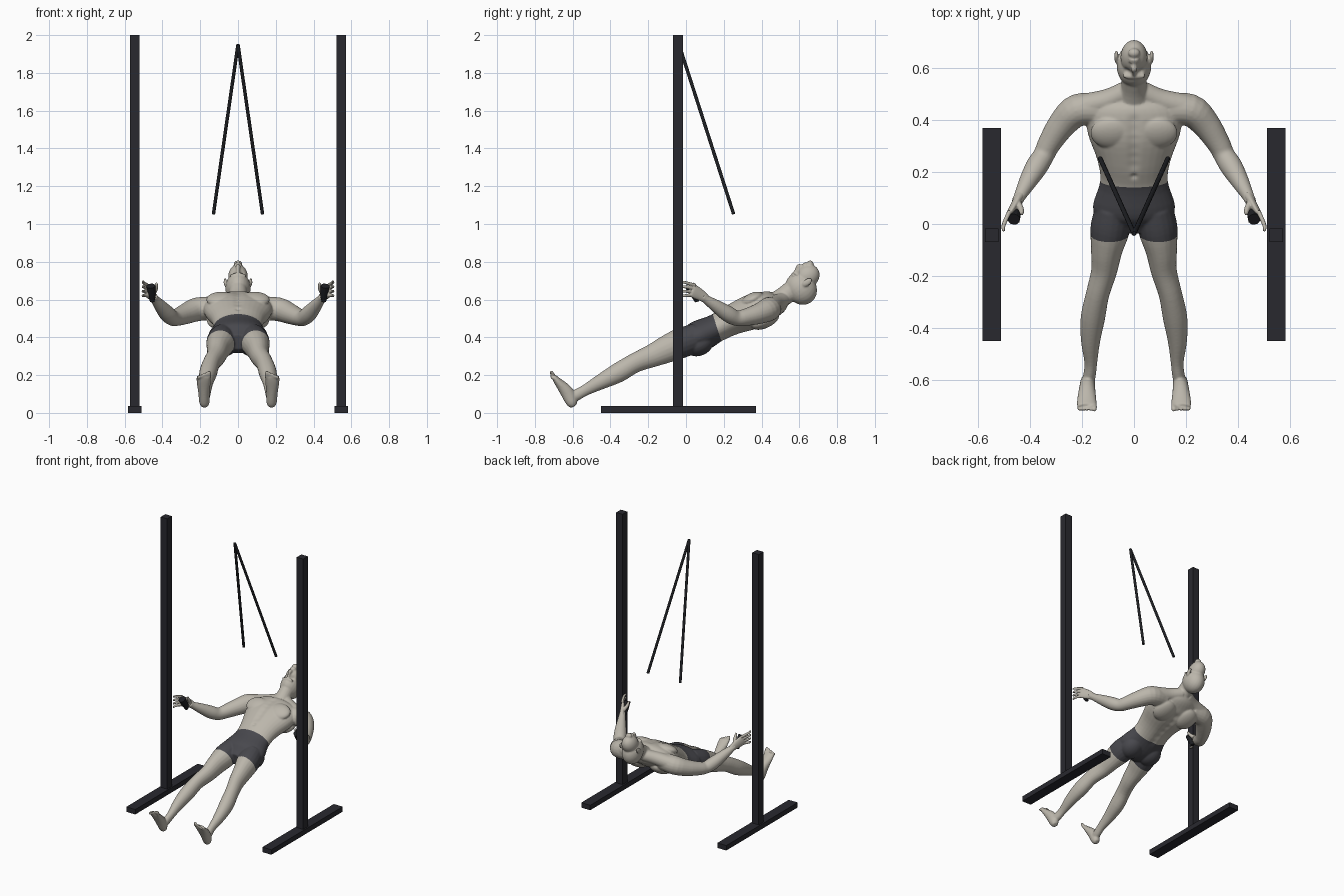
import bpy, bmesh, math
from mathutils import Vector, Matrix

cube = bpy.data.objects.get("Cube")
if cube:
    bpy.data.objects.remove(cube, do_unlink=True)


def material(name, rgb):
    mat = bpy.data.materials.new(name)
    mat.use_nodes = True
    colour = (*rgb, 1)
    mat.diffuse_color = colour
    node = mat.node_tree.nodes["Principled BSDF"]
    node.inputs["Base Color"].default_value = colour
    node.inputs["Roughness"].default_value = 0.7
    return mat


skin = material("skin", (0.5, 0.47, 0.41))
cloth = material("shorts_grey", (0.065, 0.065, 0.075))
steel = material("frame_dark", (0.022, 0.022, 0.028))
rubber = material("strap_black", (0.013, 0.014, 0.017))

X, Z = Vector((1, 0, 0)), Vector((0, 0, 1))


def spline(points, steps=4):
    """Catmull-Rom through position and radius values together."""
    pts = [Vector(p) for p in points]
    pts = [pts[0] * 2 - pts[1]] + pts + [pts[-1] * 2 - pts[-2]]
    out = []
    for a, b, c, d in zip(pts, pts[1:], pts[2:], pts[3:]):
        for i in range(steps):
            t = i / steps
            out.append((b * 2 + (c - a) * t + (a * 2 - b * 5 + c * 4 - d) * t * t
                        + (b * 3 - a - c * 3 + d) * t ** 3) / 2)
    return out + [pts[-2]]


def loft(bm, sections, side=X, flip=1, sides=20):
    """Elliptical tube; each section is x, y, z, half width, half depth."""
    path = spline([(p[0] * flip, p[1], p[2], p[3], p[-1]) for p in sections])
    rings = []
    for i, p in enumerate(path):
        before, after = path[max(i - 1, 0)], path[min(i + 1, len(path) - 1)]
        along = (Vector(after[:3]) - Vector(before[:3])).normalized()
        wide = (side - along * side.dot(along)).normalized()
        deep = along.cross(wide)
        centre = Vector(p[:3])
        rings.append([bm.verts.new(centre + wide * p[3] * math.cos(a) + deep * p[4] * math.sin(a))
                      for a in (math.tau * k / sides for k in range(sides))])
    for r, q in zip(rings, rings[1:]):
        for k in range(sides):
            n = (k + 1) % sides
            bm.faces.new((r[k], r[n], q[n], q[k]))
    bm.faces.new(rings[0][::-1])
    bm.faces.new(rings[-1])


def frame(facing):
    """Columns: side, facing direction, upward direction along the body."""
    return Matrix((X, facing, X.cross(facing))).transposed()


def ellipsoid(bm, centre, radii, axes):
    m = Matrix.Translation(centre) @ (axes @ Matrix.Diagonal(radii)).to_4x4()
    bmesh.ops.create_uvsphere(bm, u_segments=24, v_segments=16, radius=1, matrix=m)


def finish(bm, name, mats):
    mesh = bpy.data.meshes.new(name)
    bm.to_mesh(mesh)
    bm.free()
    obj = bpy.data.objects.new(name, mesh)
    bpy.context.collection.objects.link(obj)
    for m in mats:
        mesh.materials.append(m)
    return obj


def fuse(bm, name, mats, voxel, repeats):
    """Melt overlapping parts into one smooth skin."""
    bmesh.ops.recalc_face_normals(bm, faces=bm.faces)
    obj = finish(bm, name, mats)
    remesh = obj.modifiers.new("fuse", "REMESH")
    remesh.mode = "VOXEL"
    remesh.voxel_size = voxel
    smooth = obj.modifiers.new("soften", "SMOOTH")
    smooth.factor, smooth.iterations = 0.5, repeats
    baked = bpy.data.meshes.new_from_object(obj.evaluated_get(bpy.context.evaluated_depsgraph_get()))
    obj.modifiers.clear()
    obj.data = baked
    baked.materials.clear()
    for m in mats:
        baked.materials.append(m)
    return obj


# Torso and neck
body = bmesh.new()
loft(body, [(0, -0.03, 0.375, 0.06, 0.04), (0, 0.02, 0.385, 0.135, 0.072), (0, 0.07, 0.405, 0.158, 0.085),
            (0, 0.165, 0.45, 0.13, 0.076), (0, 0.25, 0.495, 0.142, 0.084), (0, 0.35, 0.535, 0.178, 0.095),
            (0, 0.43, 0.565, 0.18, 0.082), (0, 0.48, 0.58, 0.13, 0.062), (0, 0.51, 0.60, 0.07, 0.045)], sides=32)
loft(body, [(0, 0.45, 0.57, 0.075, 0.055), (0, 0.515, 0.615, 0.052, 0.051),
            (0, 0.57, 0.655, 0.048, 0.053), (0, 0.62, 0.68, 0.045, 0.05)])
trunk = frame(Vector((0, -0.44, 0.9)).normalized())

# Head
face = frame(Vector((0, -0.6, 0.8)))
head = Vector((0, 0.625, 0.685))


def on_head(side, out, up):
    return head + face @ Vector((side, out, up))


ellipsoid(body, on_head(0, -0.012, 0.028), (0.067, 0.09, 0.08), face)
ellipsoid(body, on_head(0, 0.02, -0.035), (0.052, 0.06, 0.07), face)
ellipsoid(body, on_head(0, 0.063, -0.088), (0.023, 0.019, 0.018), face)
ellipsoid(body, on_head(0, 0.068, 0.018), (0.045, 0.014, 0.012), face)
for up in (-0.058, -0.068):
    ellipsoid(body, on_head(0, 0.077, up), (0.022, 0.011, 0.006), face)
loft(body, [(*on_head(0, out, up), w) for out, up, w in
            ((0.072, 0.015, 0.008), (0.083, -0.012, 0.009), (0.089, -0.032, 0.013), (0.078, -0.042, 0.012))])

for s in (1, -1):
    ellipsoid(body, on_head(s * 0.068, -0.005, -0.018), (0.008, 0.018, 0.03), face)
    # Chest, shoulder blade and seat masses
    ellipsoid(body, (s * 0.085, 0.35, 0.60), (0.083, 0.034, 0.065), trunk)
    ellipsoid(body, (s * 0.09, 0.42, 0.49), (0.075, 0.04, 0.08), trunk)
    ellipsoid(body, (s * 0.075, 0.07, 0.365), (0.074, 0.062, 0.08), trunk)
    # Shoulder slope and arm
    loft(body, [(0.02, 0.515, 0.60, 0.04), (0.10, 0.475, 0.58, 0.045), (0.2, 0.45, 0.56, 0.05)], Z, s)
    loft(body, [(0.12, 0.44, 0.555, 0.06), (0.215, 0.438, 0.548, 0.063), (0.275, 0.385, 0.525, 0.055),
                (0.325, 0.31, 0.505, 0.045), (0.347, 0.265, 0.502, 0.041), (0.375, 0.22, 0.525, 0.043),
                (0.41, 0.16, 0.565, 0.034), (0.44, 0.105, 0.602, 0.023), (0.45, 0.085, 0.617, 0.022)], Z, s)
    # Leg
    loft(body, [(0.08, 0.06, 0.40, 0.07, 0.075), (0.092, -0.02, 0.372, 0.076, 0.08),
                (0.105, -0.1, 0.338, 0.061, 0.073), (0.115, -0.18, 0.302, 0.05, 0.061),
                (0.14, -0.27, 0.265, 0.045, 0.052), (0.158, -0.36, 0.212, 0.047, 0.052),
                (0.167, -0.45, 0.165, 0.037, 0.041), (0.166, -0.53, 0.122, 0.025, 0.03),
                (0.17, -0.575, 0.097, 0.024, 0.03), (0.176, -0.605, 0.08, 0.025, 0.027)], flip=s)
    # Foot and toes
    loft(body, [(0.179, -0.592, 0.035, 0.016, 0.016), (0.178, -0.604, 0.055, 0.027, 0.03),
                (0.18, -0.632, 0.112, 0.031, 0.035), (0.182, -0.682, 0.17, 0.038, 0.02),
                (0.182, -0.702, 0.195, 0.037, 0.013)], flip=s)
    for i in range(5):
        x, width = 0.153 + i * 0.0145, 0.011 if i == 0 else 0.0075
        tip = 0.222 - i * 0.006
        loft(body, [(x, -0.695, 0.185, width), (x, -0.71, tip - 0.012, width), (x, -0.715, tip, width * 0.6)],
             flip=s, sides=10)

figure = fuse(body, "body", [skin, cloth], 0.005, 5)

# Shallow sculpted hollows: eye sockets, breastbone, spine, navel
hollows = [(on_head(s * 0.027, 0.07, -0.002), face.col[1], 0.014, 0.009) for s in (1, -1)]
for k in range(6):
    hollows.append((Vector((0, 0.22 + k * 0.035, 0.585 + k * 0.013)), trunk.col[1], 0.022, 0.006))
    hollows.append((Vector((0, 0.2 + k * 0.045, 0.365 + k * 0.02)), -trunk.col[1], 0.025, 0.008))
hollows.append((Vector((0, 0.18, 0.555)), trunk.col[1], 0.012, 0.008))
bm = bmesh.new()
bm.from_mesh(figure.data)
for v in bm.verts:
    start = v.co.copy()
    for point, out, reach, depth in hollows:
        d = (start - point).length / reach
        if d < 3:
            v.co -= out * depth * math.exp(-d * d)

# Shorts: clean cuts at waist and hem, then colour between them
waist, waist_up = Vector((0, 0.163, 0.455)), Vector((0, 0.95, 0.31))
hem, hem_up = Vector((0, -0.045, 0.375)), Vector((0, 0.93, 0.37))
for point, normal in ((waist, waist_up), (hem, hem_up)):
    bmesh.ops.bisect_plane(bm, geom=bm.verts[:] + bm.edges[:] + bm.faces[:], plane_co=point, plane_no=normal)
for f in bm.faces:
    c = f.calc_center_median()
    f.smooth = True
    covered = abs(c.x) < 0.25 and (c - waist).dot(waist_up) < 0 < (c - hem).dot(hem_up)
    f.material_index = 1 if covered else 0
bm.to_mesh(figure.data)
bm.free()

# Hands: palm, four spread fingers and a thumb
hands = bmesh.new()
for s in (1, -1):
    loft(hands, [(0.438, 0.11, 0.60, 0.022, 0.02), (0.455, 0.08, 0.622, 0.03, 0.016),
                 (0.478, 0.04, 0.645, 0.036, 0.013), (0.484, 0.03, 0.65, 0.032, 0.009)], Z, s)
    for i in range(4):
        spread = (i - 1.5) / 1.5
        z = 0.648 + spread * 0.027
        loft(hands, [(0.478, 0.04 + spread * 0.01, z, 0.009), (0.495, 0.012, z + 0.006 + spread * 0.005, 0.0085),
                     (0.503, -0.012, z + 0.008 + spread * 0.009, 0.0075),
                     (0.5, -0.028, z + 0.01 + spread * 0.012, 0.005)], Z, s, 10)
    loft(hands, [(0.45, 0.085, 0.628, 0.014), (0.436, 0.06, 0.655, 0.012),
                 (0.432, 0.045, 0.675, 0.009), (0.432, 0.038, 0.688, 0.006)], X, s, 10)
hand_pair = fuse(hands, "hands", [skin], 0.003, 3)
for p in hand_pair.data.polygons:
    p.use_smooth = True


# Uprights and floor runners
def box(name, centre, size):
    bm = bmesh.new()
    bmesh.ops.create_cube(bm, size=1, matrix=Matrix.LocRotScale(Vector(centre), None, Vector(size)))
    return finish(bm, name, [steel])


for label, s in (("left", 1), ("right", -1)):
    box(label + "_post", (s * 0.547, -0.043, 1.0), (0.052, 0.053, 2.0))
    box(label + "_floor_runner", (s * 0.547, -0.04, 0.018), (0.072, 0.82, 0.036))
    # Hanging strap and tapered hand grip
    for name, path, sides in (
            ("strap", [(0, -0.037, 1.95, 0.009), (0.13, 0.252, 1.053, 0.009)], 12),
            ("grip", [(0.454, 0.058, 0.588, 0.011), (0.456, 0.048, 0.62, 0.02), (0.462, 0.018, 0.672, 0.024)], 12)):
        bm = bmesh.new()
        loft(bm, path, X, s, sides)
        bmesh.ops.recalc_face_normals(bm, faces=bm.faces)
        finish(bm, label + "_" + name, [rubber])
